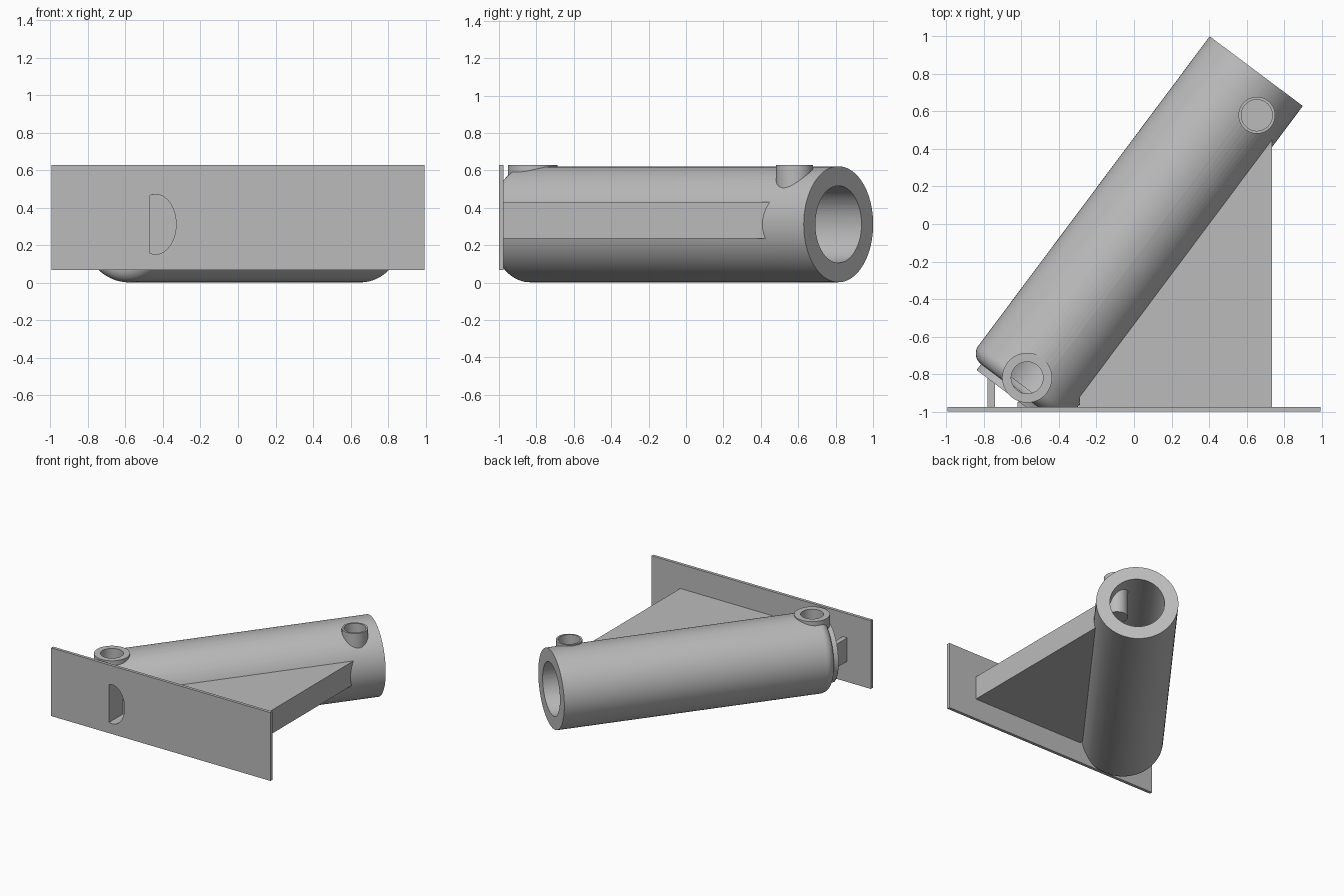
import bpy, bmesh, math
from mathutils import Vector, Matrix

cube = bpy.data.objects.get("Cube")
if cube:
    bpy.data.objects.remove(cube)

grey = bpy.data.materials.new("plain grey")
grey.use_nodes = True
GREY = (0.5, 0.5, 0.5, 1)
grey.diffuse_color = GREY
grey.node_tree.nodes["Principled BSDF"].inputs["Base Color"].default_value = GREY

# Slanted tube frame: local z runs from the open end down to the plate
MID = 0.312
PLATE_BACK = -0.975
DOWN = Vector((-0.599, -0.801, 0)).normalized()
SIDE = Vector((-DOWN.y, DOWN.x, 0))
UP = Vector((0, 0, 1))
TUBE = Matrix((SIDE, DOWN.cross(SIDE), DOWN)).transposed().to_4x4()
TUBE.translation = (0.652, 0.815, MID)


def finish(name, bm, matrix=Matrix()):
    bm.transform(matrix)
    bmesh.ops.recalc_face_normals(bm, faces=bm.faces)
    mesh = bpy.data.meshes.new(name)
    bm.to_mesh(mesh)
    bm.free()
    mesh.materials.append(grey)
    obj = bpy.data.objects.new(name, mesh)
    bpy.context.collection.objects.link(obj)
    return obj


def lathe(name, profile, matrix=TUBE, steps=72):
    """Solid of revolution from (radius, height) points, closed on the axis."""
    bm = bmesh.new()
    verts = [bm.verts.new((r, 0, h)) for r, h in profile]
    edges = [bm.edges.new(pair) for pair in zip(verts, verts[1:])]
    bmesh.ops.spin(bm, geom=verts + edges, axis=UP, cent=(0, 0, 0),
                   angle=math.tau, steps=steps)
    bmesh.ops.remove_doubles(bm, verts=bm.verts, dist=0.0005)
    return finish(name, bm, matrix)


def cylinder(name, radius, low, high, matrix=TUBE):
    return lathe(name, [(0, low), (radius, low), (radius, high), (0, high)], matrix)


def prism(name, outline, low, high, matrix=Matrix()):
    bm = bmesh.new()
    face = bm.faces.new([bm.verts.new((x, y, low)) for x, y in outline])
    new = bmesh.ops.extrude_face_region(bm, geom=[face])["geom"]
    bmesh.ops.translate(bm, vec=UP * (high - low),
                        verts=[v for v in new if isinstance(v, bmesh.types.BMVert)])
    return finish(name, bm, matrix)


def box(name, x0, x1, y0, y1, z0, z1):
    return prism(name, [(x0, y0), (x1, y0), (x1, y1), (x0, y1)], z0, z1)


def cut(obj, *tools):
    bpy.context.view_layer.objects.active = obj
    for tool in tools:
        mod = obj.modifiers.new("cut", "BOOLEAN")
        mod.operation = "DIFFERENCE"
        mod.solver = "EXACT"
        mod.object = tool
        bpy.ops.object.modifier_apply(modifier=mod.name)


# Cutters
bore = cylinder("bore_cutter", 0.206, -0.1, 2.09)
front_space = box("front_cutter", -2, 2, -2, PLATE_BACK - 0.005, -1, 2)
lower_at = Matrix.Translation((-0.57, -0.82, 0))
upper_at = Matrix.Translation((0.655, 0.58, 0))
lower_hole = cylinder("lower_hole_cutter", 0.085, 0.35, 0.8, lower_at)
upper_hole = cylinder("upper_hole_cutter", 0.083, 0.29, 0.8, upper_at)
arc = [(-0.44 + 0.11 * math.cos(a), MID + 0.16 * math.sin(a))
       for a in (math.radians(-105 + 210 * i / 32) for i in range(33))]
slot = prism("slot_cutter", arc, 0.82, 1.1, Matrix.Rotation(math.pi / 2, 4, "X"))

# Tube with a rounded lower end
R, END, ROUND = 0.31, 2.13, 0.07
profile = [(0, 0), (R, 0)]
for i in range(9):
    a = math.radians(90 * i / 8)
    profile.append((R - ROUND + ROUND * math.cos(a), END - ROUND + ROUND * math.sin(a)))
tube = lathe("tube", profile + [(0, END)])
cut(tube, bore, front_space, lower_hole, upper_hole, slot)

# Disc closing the lower end
end_cap = cylinder("end_cap", 0.24, END - 0.01, 2.17)
cut(end_cap, front_space)

# Ports on top of the tube
lower_port = cylinder("lower_port", 0.133, 0.42, 0.628, lower_at)
cut(lower_port, bore, lower_hole)
upper_port = cylinder("upper_port", 0.098, 0.42, 0.628, upper_at)
cut(upper_port, bore, upper_hole)

# Mounting plate with its drain slot
plate = box("mounting_plate", -0.995, 0.995, -1, PLATE_BACK, 0.068, 0.628)
cut(plate, slot)

# Wedge and small ribs joining tube and plate
LOW, HIGH = 0.237, 0.43
BASE = PLATE_BACK - 0.005
wedge = prism("support_wedge", [(-0.29, BASE), (0.735, BASE), (0.735, 0.49), (-0.29, -0.88)],
              LOW, HIGH)
outer_rib = prism("outer_rib", [(-0.78, BASE), (-0.74, BASE), (-0.74, -0.834), (-0.78, -0.804)],
                  LOW, HIGH)
inner_rib = box("inner_rib", -0.62, -0.54, BASE, -0.95, LOW, HIGH)

for tool in (bore, front_space, lower_hole, upper_hole, slot):
    bpy.data.objects.remove(tool)

# Smooth the round parts, keep edges sharp
bpy.ops.object.select_all(action="DESELECT")
for part in (tube, end_cap, lower_port, upper_port):
    part.select_set(True)
bpy.context.view_layer.objects.active = tube
bpy.ops.object.shade_smooth_by_angle(angle=math.radians(30))
